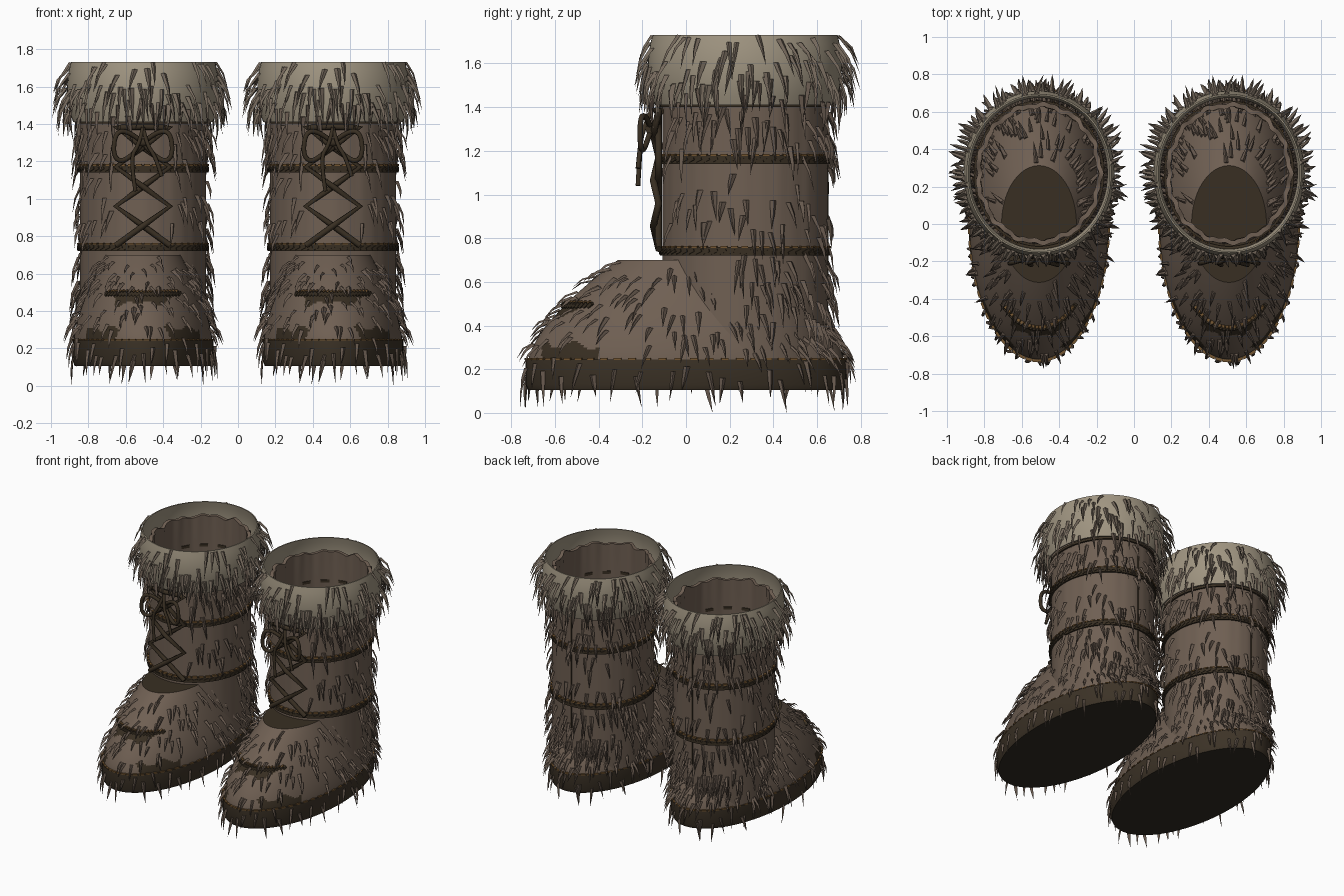
import bpy, bmesh, math, random
from mathutils import Vector, Matrix

random.seed(7)
TAU = math.tau
cube = bpy.data.objects.get("Cube")
if cube:
    bpy.data.objects.remove(cube)


def material(name, r, g, b):
    m = bpy.data.materials.new(name)
    m.use_nodes = True
    m.diffuse_color = (r, g, b, 1)
    bsdf = m.node_tree.nodes["Principled BSDF"]
    bsdf.inputs["Base Color"].default_value = (r, g, b, 1)
    bsdf.inputs["Roughness"].default_value = 0.9
    return m


HIDE = material("brown hide", 0.16, 0.116, 0.086)
FUR = material("brown fur", 0.135, 0.099, 0.075)
CUFF = material("pale cuff", 0.35, 0.3, 0.22)
CUFF_FUR = material("cuff fur", 0.175, 0.138, 0.105)
SOLE = material("dark sole", 0.046, 0.033, 0.02)
BASE = material("sole underside", 0.03, 0.024, 0.016)
CORD = material("dark cord", 0.04, 0.028, 0.016)
THREAD = material("tan thread", 0.17, 0.09, 0.03)

BOOT_X = 0.508    # distance of each boot from the middle
LEG_Y = 0.27      # centre of the leg


def place(name, data):
    """One shared mesh or curve, used by both boots."""
    for side, sx in (("left", 1), ("right", -1)):
        ob = bpy.data.objects.new(f"{side}_{name}", data)
        ob.location.x = sx * BOOT_X
        bpy.context.collection.objects.link(ob)


def finish(name, bm, mats, smooth=False):
    if smooth:
        for f in bm.faces:
            f.smooth = True
        for e in bm.edges:
            if len(e.link_faces) == 2 and e.calc_face_angle(0) > 0.6:
                e.smooth = False
    me = bpy.data.meshes.new(name)
    bm.to_mesh(me)
    bm.free()
    for m in mats:
        me.materials.append(m)
    place(name, me)


# Surfaces: point at angle u (0 is the back, pi is the toe) and height z
def oval(u, z, a, b, cy):
    return Vector((a * math.sin(u), cy + b * math.cos(u), z))


def shaft(u, z, grow=0.0):
    return oval(u, z, 0.337 + grow, 0.378 + grow, LEG_Y)


def cuff(u, z, grow=0.0):
    t = (z - 1.41) / 0.32
    r = 0.374 + 0.012 * t + 0.1 * t * (1 - t) + grow
    return oval(u, z, r, r + 0.038, LEG_Y)


def foot(u, z, grow=0.0):
    t = max(0, (z - 0.24) / 0.46) ** 1.5
    return oval(u, z, 0.37 - 0.17 * t + grow, 0.722 - 0.41 * t + grow, 0)


def sole(u, z, grow=0.0):
    inset = 0.012 if z < 0.11 else 0
    return oval(u, z, 0.376 - inset + grow, 0.735 - inset + grow, 0)


def loft(name, rows, mats, caps=(None, None), rule=None, n=72, closed=False):
    """Skin rings given as functions of the angle; caps hold material slots."""
    bm = bmesh.new()
    rings = [[bm.verts.new(row(TAU * i / n)) for i in range(n)] for row in rows]
    pairs = list(zip(rings, rings[1:]))
    if closed:
        pairs.append((rings[-1], rings[0]))
    for lo, hi in pairs:
        for i in range(n):
            j = (i + 1) % n
            f = bm.faces.new((lo[j], lo[i], hi[i], hi[j]))
            if rule:
                f.material_index = rule(f.calc_center_median())
    for slot, ring in zip(caps, (rings[0], rings[-1][::-1])):
        if slot is not None:
            bm.faces.new(ring).material_index = slot
    bmesh.ops.recalc_face_normals(bm, faces=bm.faces)
    finish(name, bm, mats, True)


def steps(lo, hi, n):
    return [lo + (hi - lo) * i / n for i in range(n + 1)]


# Sole with a softly rounded lower edge and a darker underside
loft("sole", [lambda u, z=z: sole(u, z) for z in (0.105, 0.13, 0.245)],
     [SOLE, BASE], caps=(1, 0))


# Foot dome with dark worn patches beside and on the toe and a dark flat top
def worn(c):
    wob = 0.012 * math.sin(c.x * 60) + 0.01 * math.sin(c.y * 47)
    if -0.66 < c.y < -0.4 and c.z < 0.31 + wob:
        return 1
    if c.y < 0 and abs(c.x) < 0.15 and 0.445 + wob < c.z < 0.5:
        return 1
    return 0


loft("foot", [lambda u, z=z: foot(u, z) for z in steps(0.24, 0.70, 46)],
     [HIDE, CORD], caps=(None, 1), rule=worn, n=180)


# Open leg tube, thick-walled, with a ragged top edge
def ragged(u, grow):
    z = 1.65 + 0.008 * math.sin(9 * u) + 0.007 * math.sin(17 * u)
    return shaft(u, z, grow + 0.006 * math.sin(13 * u) + 0.004 * math.sin(29 * u))


loft("leg", [lambda u: shaft(u, 0.25), lambda u: shaft(u, 1.4), lambda u: ragged(u, 0),
             lambda u: ragged(u, -0.026), lambda u: shaft(u, 1.4, -0.02),
             lambda u: shaft(u, 0.25, -0.012)],
     [HIDE], closed=True, n=144)

# Loose barrel-shaped cuff
loft("cuff", [lambda u, z=z: cuff(u, z) for z in steps(1.41, 1.73, 8)]
     + [lambda u, z=z: cuff(u, z, -0.008) for z in steps(1.73, 1.41, 8)],
     [CUFF], closed=True)


# Bands around the leg
def band(name, z, h, grow):
    loft(name, [lambda u: shaft(u, z - h), lambda u: shaft(u, z - h, grow),
                lambda u: shaft(u, z + h, grow), lambda u: shaft(u, z + h)],
         [CORD], closed=True)


band("lower_band", 0.74, 0.02, 0.012)
band("upper_band", 1.16, 0.02, 0.012)
band("cuff_trim", 1.41, 0.009, 0.012)


# Stitches along the bands, the sole edge and the toe
def stitches(name, surf, z, grow, count, size, mat, lo=0.0, hi=TAU, tilt=0.0):
    bm = bmesh.new()
    for i in range(count):
        u = lo + (hi - lo) * (i + 0.5) / count
        p = surf(u, z, grow)
        t = (surf(u + 0.01, z, grow) - p).normalized()
        rot = Matrix.Rotation(math.atan2(t.y, t.x), 4, "Z") @ Matrix.Rotation(tilt, 4, "Y")
        bmesh.ops.create_cube(bm, size=1, matrix=Matrix.Translation(p) @ rot
                              @ Matrix.Diagonal((*size, 1)))
    finish(name, bm, [mat])


for label, z in (("lower", 0.76), ("upper", 1.18)):
    stitches(label + "_band_stitches", shaft, z, 0.008, 50, (0.03, 0.016, 0.009), THREAD)
    stitches(label + "_band_cord", shaft, z - 0.022, 0.008, 60, (0.034, 0.016, 0.012), CORD, tilt=0.4)
stitches("sole_stitches", sole, 0.247, -0.003, 64, (0.034, 0.014, 0.008), THREAD)
stitches("toe_cord", foot, 0.492, 0.004, 24, (0.03, 0.022, 0.014), CORD,
         math.pi - 0.7, math.pi + 0.7, 0.7)
stitches("toe_stitches", foot, 0.505, 0.008, 20, (0.02, 0.016, 0.008), THREAD,
         math.pi - 0.66, math.pi + 0.66, 0.6)
stitches("inner_cuff_stitches", shaft, 1.43, -0.021, 16, (0.06, 0.012, 0.02), CORD)

# Back seam
bm = bmesh.new()
bmesh.ops.create_cube(bm, size=1, matrix=Matrix.Translation((0, 0.648, 0.95))
                      @ Matrix.Diagonal((0.01, 0.008, 0.92, 1)))
finish("back_seam", bm, [CORD])


# Laces and bow
def tube(name, pts, r=0.016, smooth=False):
    cu = bpy.data.curves.new(name, "CURVE")
    cu.dimensions = "3D"
    cu.bevel_depth, cu.bevel_resolution, cu.use_fill_caps = r, 2, True
    sp = cu.splines.new("NURBS" if smooth else "POLY")
    sp.points.add(len(pts) - 1)
    for q, p in zip(sp.points, pts):
        q.co = (*p, 1)
    if smooth:
        sp.order_u, sp.use_endpoint_u, sp.resolution_u = 3, True, 6
    cu.materials.append(CORD)
    place(name, cu)


for name, s in (("lace_a", 1), ("lace_b", -1)):
    pts = []
    for k in range(4):
        side = s if k % 2 else -s
        z = 0.75 + 0.21 * k
        pts += [(side * 0.145, -0.125, z), (0, -0.138 - 0.012 * s, z + 0.105)]
    pts[-1] = (s * 0.12, -0.125, 1.38)
    tube(name, pts)
    tube(name + "_loop", [(0, -0.16, 1.3), (s * 0.07, -0.18, 1.36), (s * 0.15, -0.21, 1.36),
                          (s * 0.16, -0.21, 1.21), (s * 0.08, -0.19, 1.2),
                          (0, -0.16, 1.3)], 0.013, True)
    tube(name + "_tail", [(0, -0.16, 1.38), (s * 0.02, -0.2, 1.29), (s * 0.07, -0.21, 1.22),
                          (s * 0.07 + 0.03, -0.22, 1.08 + 0.04 * s)], 0.011, True)
tube("lace_knot", [(-0.03, -0.165, 1.3), (0.03, -0.165, 1.3)], 0.022)
tube("top_lace", [(-0.12, -0.115, 1.38), (0, -0.135, 1.385), (0.12, -0.115, 1.38)])


# Fur: tapered three-sided tufts that leave the surface and bend downwards
def tuft(bm, surf, u, z, length, lift, width):
    p = surf(u, z)
    down = (surf(u, z - 0.02) - p).normalized()
    side = (surf(u + 0.01, z) - p).normalized()
    out = down.cross(side)
    if out.dot(Vector((math.sin(u), math.cos(u), 0))) < 0:
        out = -out
    down = (down + side * random.uniform(-0.25, 0.25)).normalized()
    rings = []
    for t, w in ((0, 1), (0.5, 0.7)):
        c = p + down * length * t + out * lift * (1.3 * t)
        half = side * width * w / 2
        rings.append([bm.verts.new(c + d) for d in (-half, half, out * width * w * 0.55)])
    end = p + down * length + out * lift
    end.z = max(end.z - lift * 0.3, 0.0)
    tip = bm.verts.new(end)
    a, b = rings
    bm.faces.new(a)
    for i in range(3):
        j = (i + 1) % 3
        bm.faces.new((a[i], a[j], b[j], b[i]))
        bm.faces.new((b[i], b[j], tip))


def fur(name, surf, count, zs, lengths, lifts, mat, width=0.028, spread=math.pi, bare=0.0):
    """Scatter tufts; spread limits them to the back, bare keeps the front clear."""
    bm = bmesh.new()
    for i in range(count):
        u = spread * (2 * (i + random.random()) / count - 1)
        if abs(u) > math.pi - bare:
            continue
        tuft(bm, surf, u, random.uniform(*zs), random.uniform(*lengths),
             random.uniform(*lifts), width * random.uniform(0.7, 1.15))
    bmesh.ops.recalc_face_normals(bm, faces=bm.faces)
    finish(name, bm, [mat])


fur("cuff_fur", cuff, 140, (1.5, 1.73), (0.11, 0.18), (0.035, 0.085), CUFF_FUR, 0.03)
fur("cuff_hem_fur", cuff, 45, (1.42, 1.52), (0.1, 0.16), (0.02, 0.06), FUR)
fur("upper_leg_fur", shaft, 100, (1.18, 1.42), (0.09, 0.16), (0.03, 0.07), FUR, bare=0.45)
fur("middle_leg_fur", shaft, 80, (0.78, 1.15), (0.09, 0.14), (0.02, 0.045), FUR, bare=0.45)
fur("ankle_fur", shaft, 110, (0.4, 0.74), (0.09, 0.15), (0.025, 0.065), FUR, spread=1.65)
fur("foot_fur", foot, 190, (0.29, 0.69), (0.07, 0.12), (0.025, 0.05), FUR, 0.027)
fur("heel_fur", foot, 60, (0.26, 0.42), (0.08, 0.14), (0.03, 0.06), FUR, spread=1.6)
fur("sole_fur", sole, 50, (0.13, 0.26), (0.09, 0.16), (0.005, 0.03), FUR, 0.026)
